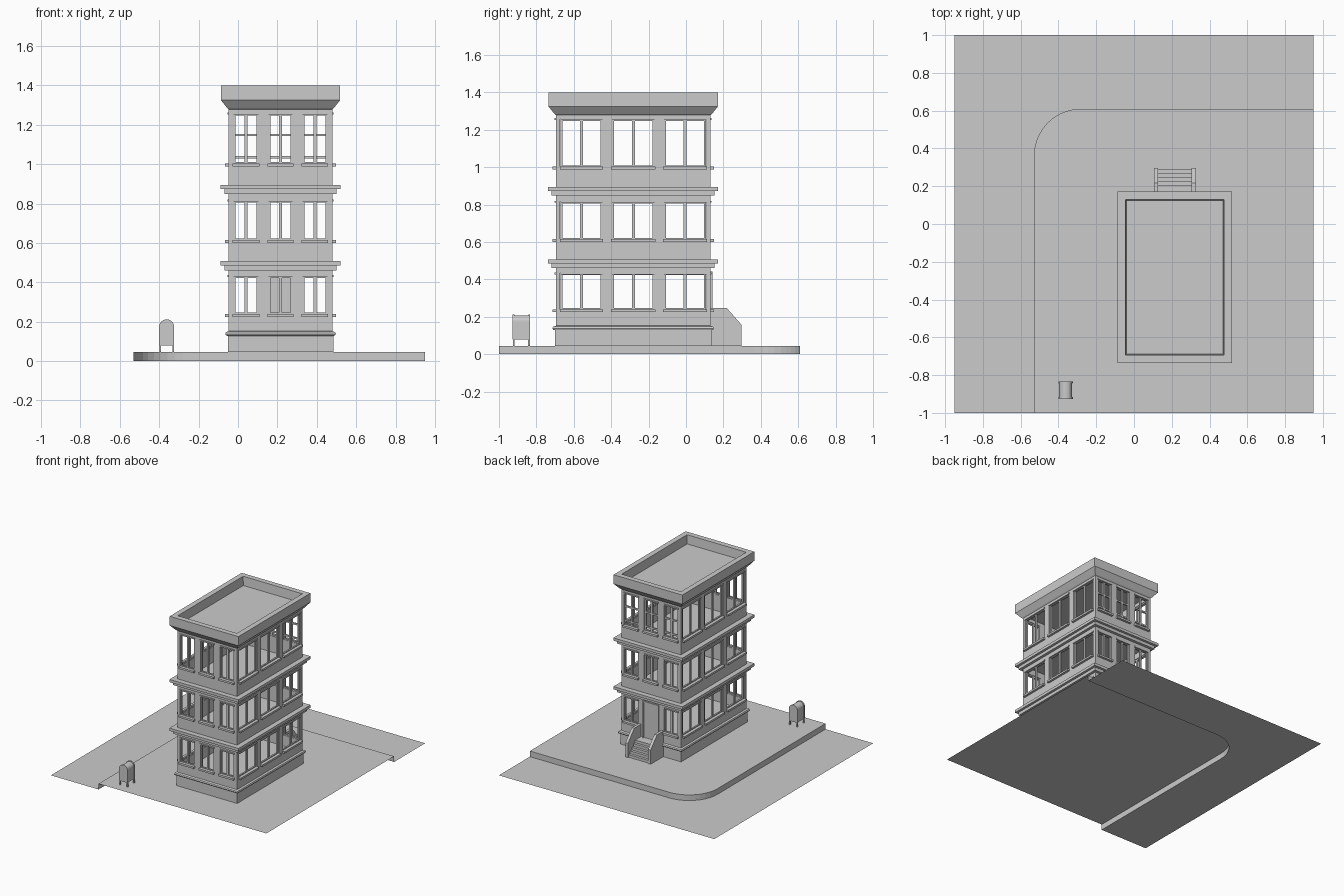
import bpy, bmesh
from math import sin, cos, pi

if "Cube" in bpy.data.objects:
    bpy.data.objects.remove(bpy.data.objects["Cube"])

X0, X1, Y0, Y1 = -0.047, 0.479, -0.696, 0.131   # wall planes
G = 0.045                                        # pavement height
FLOORS = [(0.237, 0.433), (0.612, 0.816), (1.0, 1.258)]
COLS_X = [(-0.023, 0.104), (0.155, 0.277), (0.327, 0.454)]
COLS_Y = [(-0.67, -0.447), (-0.396, -0.168), (-0.118, 0.107)]
SIDES = ("front", "back", "left", "right")


def finish(name, bm, fix=True):
    if fix:
        bmesh.ops.recalc_face_normals(bm, faces=bm.faces)
    me = bpy.data.meshes.new(name)
    bm.to_mesh(me)
    bm.free()
    ob = bpy.data.objects.new(name, me)
    bpy.context.collection.objects.link(ob)
    return ob


def add_box(bm, a, b):
    vs = bmesh.ops.create_cube(bm, size=1)["verts"]
    for v in vs:
        v.co = [(p + q) / 2 + c * abs(q - p) for p, q, c in zip(a, b, v.co)]


def boxes(name, items):
    bm = bmesh.new()
    for a, b in items:
        add_box(bm, a, b)
    return finish(name, bm)


def on_wall(side, u0, u1, d0, d1, z0, z1):
    """Box on a wall: u runs along it, d is the offset outward."""
    if side in ("front", "back"):
        y, s = (Y0, -1) if side == "front" else (Y1, 1)
        return (u0, y + s * d0, z0), (u1, y + s * d1, z1)
    x, s = (X0, -1) if side == "left" else (X1, 1)
    return (x + s * d0, u0, z0), (x + s * d1, u1, z1)


def ring(name, profile):
    """Sweep a closed (offset, z) profile round the building."""
    bm = bmesh.new()
    loops = [[bm.verts.new(p) for p in ((X0 - d, Y0 - d, z), (X1 + d, Y0 - d, z),
                                        (X1 + d, Y1 + d, z), (X0 - d, Y1 + d, z))]
             for d, z in profile]
    for i, lo in enumerate(loops):
        hi = loops[(i + 1) % len(loops)]
        for k in range(4):
            j = (k + 1) % 4
            bm.faces.new((lo[k], lo[j], hi[j], hi[k]))
    return finish(name, bm)


def prism(name, outline, axis, a, b):
    """Extrude a 2D outline (u, z) along x or y."""
    bm = bmesh.new()
    def put(t):
        return [bm.verts.new((t, u, z) if axis == "x" else (u, t, z)) for u, z in outline]
    p, q = put(a), put(b)
    bm.faces.new(p)
    bm.faces.new(q)
    for i in range(len(p)):
        j = (i + 1) % len(p)
        bm.faces.new((p[i], p[j], q[j], q[i]))
    return finish(name, bm)


# road, curb and raised pavement as one open sheet
bm = bmesh.new()
path = [(-0.53, -1)]
path += [(-0.28 - 0.25 * cos(t * pi / 20), 0.36 + 0.25 * sin(t * pi / 20)) for t in range(11)]
path += [(0.95, 0.61)]
low = [bm.verts.new((x, y, 0)) for x, y in path]
top = [bm.verts.new((x, y, G)) for x, y in path]
bm.faces.new(low + [bm.verts.new(p) for p in ((0.95, 1, 0), (-0.95, 1, 0), (-0.95, -1, 0))][:])
bm.faces.new(top + [bm.verts.new((0.95, -1, G))])
for i in range(len(path) - 1):
    bm.faces.new((low[i], low[i + 1], top[i + 1], top[i]))
bmesh.ops.recalc_face_normals(bm, faces=bm.faces)
if sum(f.normal.z for f in bm.faces) < 0:
    bmesh.ops.reverse_faces(bm, faces=bm.faces)
finish("street_and_pavement", bm, fix=False)

# solid wall bands between the window rows
T = -0.022
for i, (z0, z1) in enumerate([(G, FLOORS[0][0]), (FLOORS[0][1], FLOORS[1][0]),
                              (FLOORS[1][1], FLOORS[2][0]), (FLOORS[2][1], 1.285)]):
    ring(f"wall_band_{i}", [(0, z0), (0, z1), (T, z1), (T, z0)])

# piers between windows
piers = []
for z0, z1 in FLOORS:
    for side in SIDES:
        cols, lo, hi = (COLS_X, X0, X1) if side in ("front", "back") else (COLS_Y, Y0, Y1)
        edges = [lo] + [e for c in cols for e in c] + [hi]
        for k in range(0, len(edges), 2):
            if side in ("left", "right") and k in (0, 6):
                continue      # corners are made by the front and back
            piers.append(on_wall(side, edges[k], edges[k + 1], 0, T, z0, z1))
boxes("piers", piers)

# window frames, sills and heads
frames, trims = [], []
F = 0.01
for n, (z0, z1) in enumerate(FLOORS):
    for side in SIDES:
        for c, (a, b) in enumerate(COLS_X if side in ("front", "back") else COLS_Y):
            if side == "back" and n == 0 and c == 1:
                continue      # doorway
            m = (a + b) / 2
            d = (-0.006, -0.018)
            for u0, u1 in ((a, a + F), (m - 0.008, m + 0.008), (b - F, b)):
                frames.append(on_wall(side, u0, u1, *d, z0, z1))
            for v0, v1 in ((z0, z0 + F), (z1 - F, z1)):
                frames.append(on_wall(side, a, b, *d, v0, v1))
            if side == "back" and n == 2:
                for v in (1.035, 1.148):
                    frames.append(on_wall(side, a, b, *d, v - 0.006, v + 0.006))
            trims.append(on_wall(side, a - 0.004, b + 0.004, -0.02, 0.018, z0 - 0.012, z0 + 0.003))
            trims.append(on_wall(side, a - 0.002, b + 0.002, -0.01, 0.006, z1 - 0.006, z1 + 0.004))
boxes("window_frames", frames)
boxes("window_sills_and_heads", trims)

# plinth moulding and storey cornices
ring("plinth", [(0.005, G), (0.005, 0.128), (0.014, 0.13), (0.018, 0.138),
                (0.014, 0.147), (0, 0.152), (-0.005, 0.152), (-0.005, G)])
for i, z in enumerate((0.46, 0.848)):
    ring(f"cornice_{i}", [(-0.005, z), (0.022, z), (0.022, z + 0.025), (0.041, z + 0.025),
                          (0.041, z + 0.047), (-0.005, z + 0.047)])

# flared roof parapet
ring("roof_parapet", [(-0.022, 1.278), (0, 1.278), (0.008, 1.285), (0.04, 1.325), (0.04, 1.398),
                      (-0.002, 1.398), (-0.008, 1.325), (-0.022, 1.325)])
boxes("roof_deck", [((X0 + 0.005, Y0 + 0.005, 1.285), (X1 - 0.005, Y1 - 0.005, 1.328))])

# storey floors
boxes("floors", [((X0 + 0.02, Y0 + 0.02, z - 0.01), (X1 - 0.02, Y1 - 0.02, z))
                 for z in (0.152, 0.485, 0.873)])

# door and its surround on the back
a, b = COLS_X[1]
boxes("door", [on_wall("back", a, b, -0.02, 0.002, 0.15, 0.433)])
boxes("door_surround", [on_wall("back", a - 0.01, a, -0.01, 0.01, 0.15, 0.443),
                        on_wall("back", b, b + 0.01, -0.01, 0.01, 0.15, 0.443),
                        on_wall("back", a, b, -0.01, 0.01, 0.433, 0.443)])

# entrance steps with sloping cheek walls
steps = [(Y1 - 0.005, G)]
for k in range(5):
    y = 0.288 - 0.021 * k
    steps += [(y, G + 0.021 * k), (y, G + 0.021 * (k + 1))]
steps += [(Y1 - 0.005, 0.15)]
prism("entrance_steps", steps, "x", 0.125, 0.307)
cheek = [(Y1 - 0.005, G), (0.296, G), (0.296, 0.158), (0.217, 0.248), (Y1 - 0.005, 0.248)]
prism("step_cheek_left", cheek, "x", 0.105, 0.127)
prism("step_cheek_right", cheek, "x", 0.305, 0.327)


# street mailbox: round-topped body, end rims and legs
def arch(r):
    return [(-0.362 - r, 0.078)] + [(-0.362 - r * cos(pi * t / 12), 0.174 + r * sin(pi * t / 12))
                                    for t in range(13)] + [(-0.362 + r, 0.078)]


prism("mailbox_body", arch(0.034), "y", -0.918, -0.842)
prism("mailbox_rim_front", arch(0.038), "y", -0.927, -0.917)
prism("mailbox_rim_back", arch(0.038), "y", -0.843, -0.833)
boxes("mailbox_legs", [((x - 0.004, y - 0.005, G), (x + 0.004, y + 0.005, 0.08))
                       for x in (-0.395, -0.329) for y in (-0.921, -0.839)])
